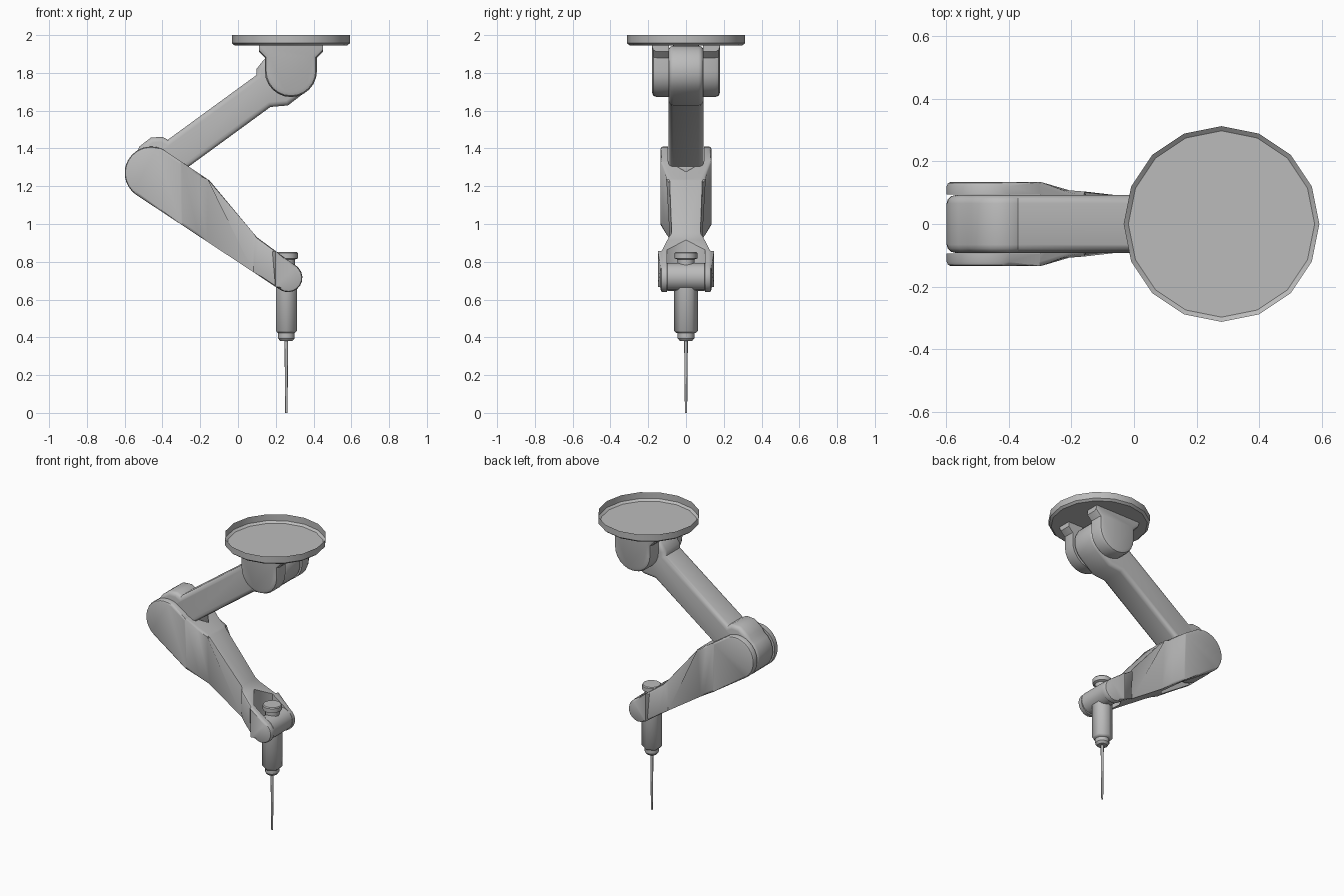
import bpy, bmesh, math
from mathutils import Vector

if "Cube" in bpy.data.objects:
    bpy.data.objects.remove(bpy.data.objects["Cube"])

grey = bpy.data.materials.new("plain grey")
grey.diffuse_color = (0.5, 0.5, 0.5, 1)
grey.use_nodes = True
grey.node_tree.nodes["Principled BSDF"].inputs["Base Color"].default_value = grey.diffuse_color


def finish(bm, name, angle=35, mirror=False):
    bmesh.ops.recalc_face_normals(bm, faces=bm.faces[:])
    me = bpy.data.meshes.new(name)
    bm.to_mesh(me)
    bm.free()
    me.materials.append(grey)
    ob = bpy.data.objects.new(name, me)
    bpy.context.collection.objects.link(ob)
    bpy.ops.object.select_all(action='DESELECT')
    ob.select_set(True)
    bpy.context.view_layer.objects.active = ob
    bpy.ops.object.shade_smooth_by_angle(angle=math.radians(angle))
    if mirror:
        m = ob.modifiers.new("mirror", 'MIRROR')
        m.use_axis = (False, True, False)
    return ob


def arc(cx, cz, r, a0, a1, n):
    """Points on a circle in the x-z plane, angles in degrees."""
    angles = [math.radians(a0 + (a1 - a0) * i / n) for i in range(n + 1)]
    return [(cx + r * math.cos(a), cz + r * math.sin(a)) for a in angles]


def slab(points, y0, y1):
    """Extrude an x-z profile from y0 to y1."""
    bm = bmesh.new()
    face = bm.faces.new([bm.verts.new((x, y0, z)) for x, z in points])
    new = bmesh.ops.extrude_face_region(bm, geom=[face], use_keep_orig=True)["geom"]
    for v in new:
        if isinstance(v, bmesh.types.BMVert):
            v.co.y = y1
    return bm


def lathe(name, profile, sides, cx, cz=0, along_y=False, turn=0.0, caps=(True, True), angle=35):
    """Rings of (radius, height) stacked along z, or along y."""
    bm = bmesh.new()
    rings = []
    for r, h in profile:
        ring = []
        for i in range(sides):
            a = turn + 2 * math.pi * i / sides
            u, v = r * math.cos(a), r * math.sin(a)
            ring.append(bm.verts.new((cx + u, h, cz + v) if along_y else (cx + u, v, cz + h)))
        rings.append(ring)
    for a, b in zip(rings, rings[1:]):
        for i in range(sides):
            j = (i + 1) % sides
            bm.faces.new((a[i], a[j], b[j], b[i]))
    if caps[0]:
        bm.faces.new(rings[0])
    if caps[1]:
        bm.faces.new(rings[-1])
    return finish(bm, name, angle)


# ceiling mount: shallow open dish
lathe("mount_plate", [(0.298, 1.945), (0.313, 1.957), (0.313, 2.0)], 16, 0.28,
      caps=(True, False))

# pair of shoulder lugs with chamfered outer rim
lug = [(0.45, 1.944), (0.11, 1.944), (0.11, 1.912), (0.142, 1.88)]
lug += arc(0.28, 1.81, 0.138, 180, 360, 12) + [(0.418, 1.88), (0.45, 1.912)]
bm = slab(lug, 0.09, 0.18)
rim = [e for e in bm.edges if all(v.co.y > 0.17 and v.co.z < 1.94 for v in e.verts)]
bmesh.ops.bevel(bm, geom=rim, offset=0.024, segments=2, profile=0.5, affect='EDGES')
finish(bm, "shoulder_lugs", mirror=True)

# upper arm: both hubs, collars and beam from one side profile (u along, n across)
shoulder, elbow = Vector((0.28, 1.81)), Vector((-0.46, 1.27))
along = (shoulder - elbow).normalized()
across = Vector((-along.y, along.x))
L = (shoulder - elbow).length
side = arc(0, 0, 0.14, 85, 275, 12)
side += [(0.11, -0.14), (0.165, -0.115), (0.18, -0.09), (L - 0.2, -0.09), (L - 0.12, -0.138)]
side += arc(L, 0, 0.135, -90, 90, 12)
side += [(L - 0.08, 0.133), (L - 0.14, 0.116), (L - 0.16, 0.09), (0.175, 0.09),
         (0.16, 0.12), (0.11, 0.152), (0.035, 0.15)]
pts = [elbow + along * u + across * n for u, n in side]
bm = slab([(p.x, p.y) for p in pts], -0.092, 0.092)
rim = [e for e in bm.edges if abs(e.verts[0].co.y - e.verts[1].co.y) < 1e-4]
bmesh.ops.bevel(bm, geom=rim, offset=0.026, segments=3, profile=0.5, affect='EDGES')
finish(bm, "upper_arm", 40)


def ramp(x, keys):
    """Piecewise linear value over x."""
    for (xa, ya), (xb, yb) in zip(keys, keys[1:]):
        if x <= xb:
            return ya + (yb - ya) * max(0, (x - xa) / (xb - xa))
    return keys[-1][1]


# forearm: forked at both ends, solid and narrower in the middle
fore = arc(-0.46, 1.27, 0.14, 65, 236, 14) + arc(0.265, 0.715, 0.076, 236, 420, 10)
fore += [(0.10, 0.93), (-0.15, 1.23)]
outer = [(-0.30, 0.135), (-0.16, 0.09), (0.08, 0.09), (0.20, 0.135)]
inner = [(-0.30, 0.094), (-0.22, 0.0), (0.12, 0.0), (0.19, 0.1)]
bm = slab(fore, 0.0, 1.0)
for x, _ in outer + inner:
    bmesh.ops.bisect_plane(bm, geom=bm.verts[:] + bm.edges[:] + bm.faces[:],
                           plane_co=(x, 0, 0), plane_no=(1, 0, 0))
outside = {v for v in bm.verts if v.co.y > 0.5}
rim = [e for e in bm.edges if all(v in outside for v in e.verts)
       and any(any(v not in outside for v in f.verts) for f in e.link_faces)]
for v in bm.verts:
    v.co.y = ramp(v.co.x, outer if v in outside else inner)
bmesh.ops.bevel(bm, geom=rim, offset=0.014, segments=2, profile=0.5, affect='EDGES')
seam = [f for f in bm.faces if all(abs(v.co.y) < 1e-4 for v in f.verts)]
bmesh.ops.delete(bm, geom=seam, context='FACES')
finish(bm, "forearm", 40, mirror=True)

# wrist barrel across the fork
lathe("wrist_barrel", [(0.06, -0.108), (0.074, -0.098), (0.074, 0.098), (0.06, 0.108)],
      16, 0.265, 0.72, along_y=True)

# cap and neck over the wrist
lathe("wrist_cap", [(0.045, 0.74), (0.045, 0.812), (0.06, 0.818), (0.06, 0.846), (0.055, 0.852)],
      12, 0.257)

# hexagonal tool body, stepped collar and thin needle
lathe("tool_body", [(0.064, 0.70), (0.064, 0.435), (0.052, 0.422)], 6, 0.256,
      turn=math.pi / 2, angle=62)
lathe("tool_collar", [(0.044, 0.43), (0.044, 0.395), (0.032, 0.38)], 12, 0.256)
lathe("needle", [(0.010, 0.39), (0.006, 0.0)], 8, 0.256, angle=50)
